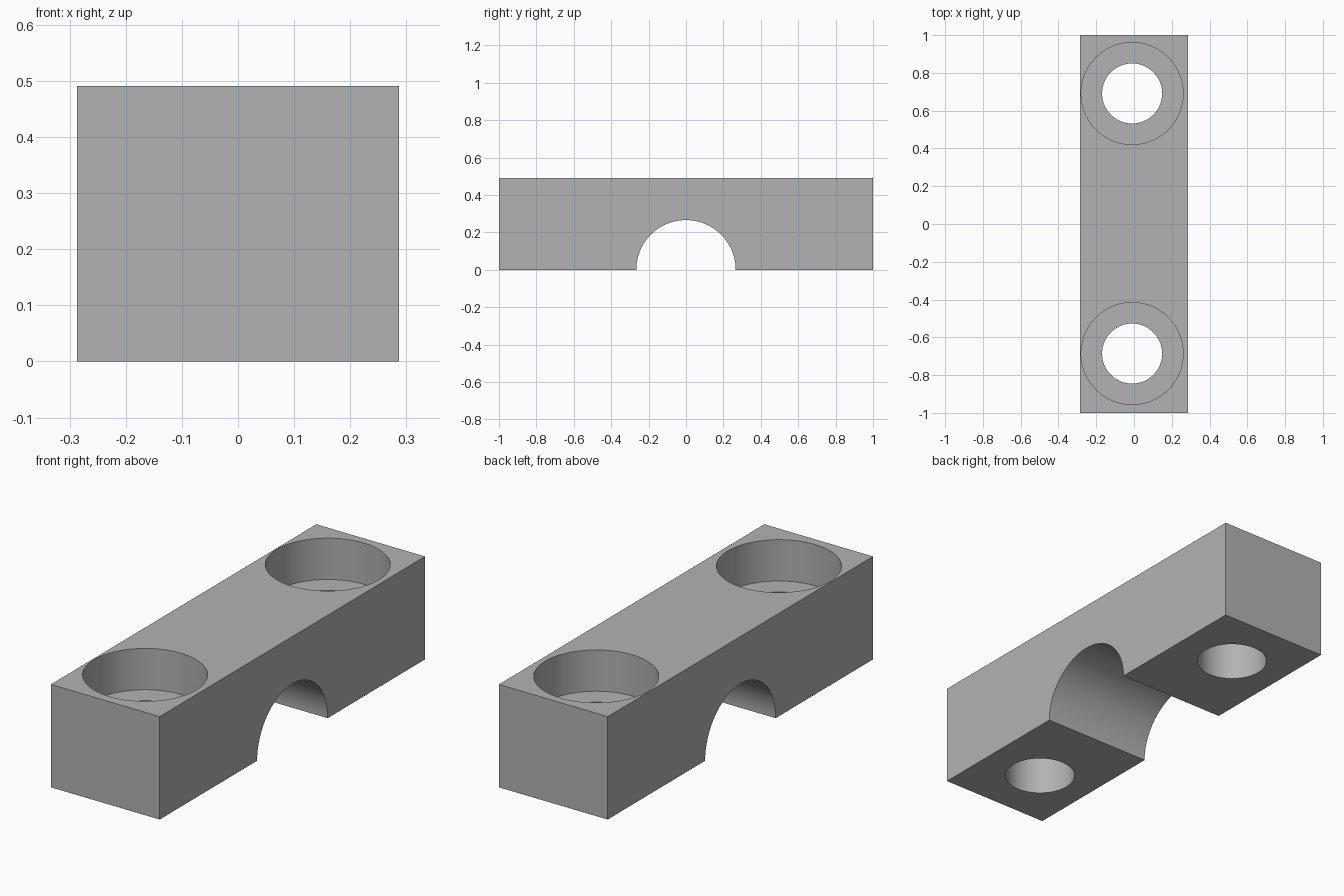
import bpy
import math

cube = bpy.data.objects.get("Cube")
if cube:
    bpy.data.objects.remove(cube, do_unlink=True)

WIDTH, LENGTH, HEIGHT = 0.574, 2.0, 0.491
ARCH_RADIUS = 0.266
SEAT_Z = 0.294          # floor of the wide bolt recesses

grey = bpy.data.materials.new("plain grey")
grey.use_nodes = True
colour = (0.45, 0.45, 0.45, 1)
grey.diffuse_color = colour
grey.node_tree.nodes["Principled BSDF"].inputs["Base Color"].default_value = colour

# Clamp block
bpy.ops.mesh.primitive_cube_add(size=1, location=(0, 0, HEIGHT / 2))
block = bpy.context.object
block.name = "clamp_block"
block.scale = (WIDTH, LENGTH, HEIGHT)
bpy.ops.object.transform_apply(location=True, rotation=False, scale=True)
block.data.materials.append(grey)


def cut(name, radius, depth, location, rotation=(0, 0, 0)):
    """Bore a round hole through the block."""
    bpy.ops.mesh.primitive_cylinder_add(vertices=96, radius=radius, depth=depth,
                                        location=location, rotation=rotation)
    cutter = bpy.context.object
    cutter.name = name
    cutter.data.materials.append(grey)
    cutter.hide_render = True
    mod = block.modifiers.new(name, 'BOOLEAN')
    mod.operation = 'DIFFERENCE'
    mod.solver = 'EXACT'
    mod.object = cutter
    bpy.context.view_layer.objects.active = block
    bpy.ops.object.modifier_apply(modifier=name)
    bpy.data.objects.remove(cutter, do_unlink=True)


# Half-round saddle across the underside
cut("saddle_cutter", ARCH_RADIUS, 1, (0, 0, 0), (0, math.pi / 2, 0))

# Counterbored bolt holes at each end
for y in (-0.686, 0.691):
    cut("recess_cutter", 0.27, 1, (-0.01, y, SEAT_Z + 0.5))
    cut("bolt_hole_cutter", 0.159, 2, (-0.01, y, 0))

# Smooth bores with sharp rims
bpy.ops.object.select_all(action='DESELECT')
block.select_set(True)
bpy.context.view_layer.objects.active = block
bpy.ops.object.shade_smooth_by_angle(angle=math.radians(30))
